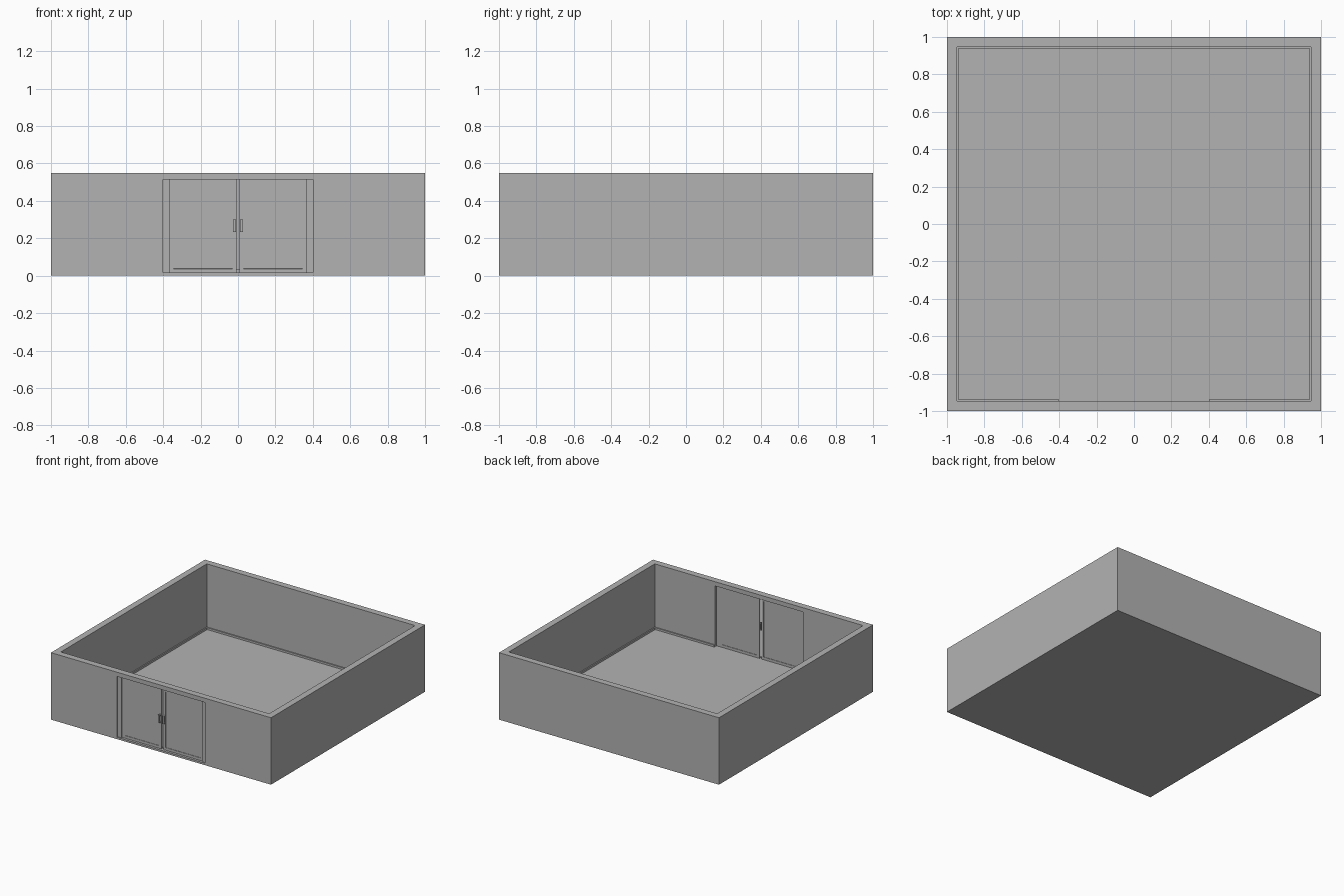
import bpy
import bmesh
from mathutils import Vector

default = bpy.data.objects.get("Cube")
if default:
    bpy.data.objects.remove(default, do_unlink=True)

grey = bpy.data.materials.new("plain grey")
grey.use_nodes = True
colour = (0.45, 0.45, 0.45, 1)
grey.diffuse_color = colour
grey.node_tree.nodes["Principled BSDF"].inputs["Base Color"].default_value = colour

HEIGHT = 0.55       # wall top
FLOOR = 0.016       # floor level
INNER = 0.947       # inner wall face
DOOR_W = 0.4        # half width of the doorway
DOOR_TOP = 0.515
JAMB_X = 0.367      # inner edge of the jambs
LEAF_FRONT, LEAF_BACK = -0.98, -0.967


def add_box(bm, lo, hi):
    """Add an axis-aligned box between two corners."""
    lo, hi = Vector(lo), Vector(hi)
    verts = bmesh.ops.create_cube(bm, size=1)["verts"]
    bmesh.ops.scale(bm, vec=hi - lo, verts=verts)
    bmesh.ops.translate(bm, vec=(lo + hi) / 2, verts=verts)


def make(name, boxes, panel=False):
    """Build an object from boxes, optionally with sunk front and back panels."""
    bm = bmesh.new()
    for lo, hi in boxes:
        add_box(bm, lo, hi)
    if panel:
        bm.normal_update()
        faces = [f for f in bm.faces if abs(f.normal.y) > 0.9]
        bmesh.ops.inset_individual(bm, faces=faces, thickness=0.03)
        bmesh.ops.inset_individual(bm, faces=faces, thickness=0.0005, depth=-0.003)
    mesh = bpy.data.meshes.new(name)
    bm.to_mesh(mesh)
    bm.free()
    mesh.materials.append(grey)
    obj = bpy.data.objects.new(name, mesh)
    bpy.context.collection.objects.link(obj)
    return obj


# Shell: solid block with the room and the doorway cut out
shell = make("room_shell", [((-1, -1, 0), (1, 1, HEIGHT))])
cutters = [
    make("room_cutter", [((-INNER, -INNER, FLOOR), (INNER, INNER, 1))]),
    make("doorway_cutter", [((-DOOR_W, -1.1, FLOOR), (DOOR_W, -0.8, DOOR_TOP))]),
]
for cutter in cutters:
    cutter.hide_render = True
    mod = shell.modifiers.new(cutter.name, "BOOLEAN")
    mod.operation = "DIFFERENCE"
    mod.solver = "EXACT"
    mod.object = cutter
bpy.context.view_layer.update()
graph = bpy.context.evaluated_depsgraph_get()
cut_mesh = bpy.data.meshes.new_from_object(shell.evaluated_get(graph))
shell.modifiers.clear()
shell.data = cut_mesh
for cutter in cutters:
    bpy.data.objects.remove(cutter, do_unlink=True)

# Skirting boards along the back and side walls
SKIRT = INNER - 0.009
SKIRT_TOP = 0.032
make("back_skirting", [((-INNER, SKIRT, FLOOR), (INNER, INNER, SKIRT_TOP))])

for side, s in (("left", 1), ("right", -1)):
    def span(x0, x1, y0, y1, z0, z1):
        xs = sorted((s * x0, s * x1))
        return (xs[0], y0, z0), (xs[1], y1, z1)

    make(side + "_skirting", [span(SKIRT, INNER, -SKIRT, SKIRT, FLOOR, SKIRT_TOP)])
    make(side + "_front_skirting",
         [span(DOOR_W, INNER, -INNER, -SKIRT, FLOOR, SKIRT_TOP)])

    # Door jamb and panelled leaf, leaving a narrow gap in the middle
    make(side + "_door_jamb",
         [span(JAMB_X, DOOR_W, -0.99, LEAF_BACK, FLOOR, DOOR_TOP)])
    make(side + "_door_leaf",
         [span(0.008, JAMB_X, LEAF_FRONT, LEAF_BACK, FLOOR, DOOR_TOP)], panel=True)

    # Pull handle: upright grip on two short posts
    make(side + "_door_handle", [
        span(0.012, 0.027, -0.999, -0.993, 0.235, 0.3),
        span(0.012, 0.027, -0.993, LEAF_FRONT, 0.235, 0.245),
        span(0.012, 0.027, -0.993, LEAF_FRONT, 0.29, 0.3),
    ])
